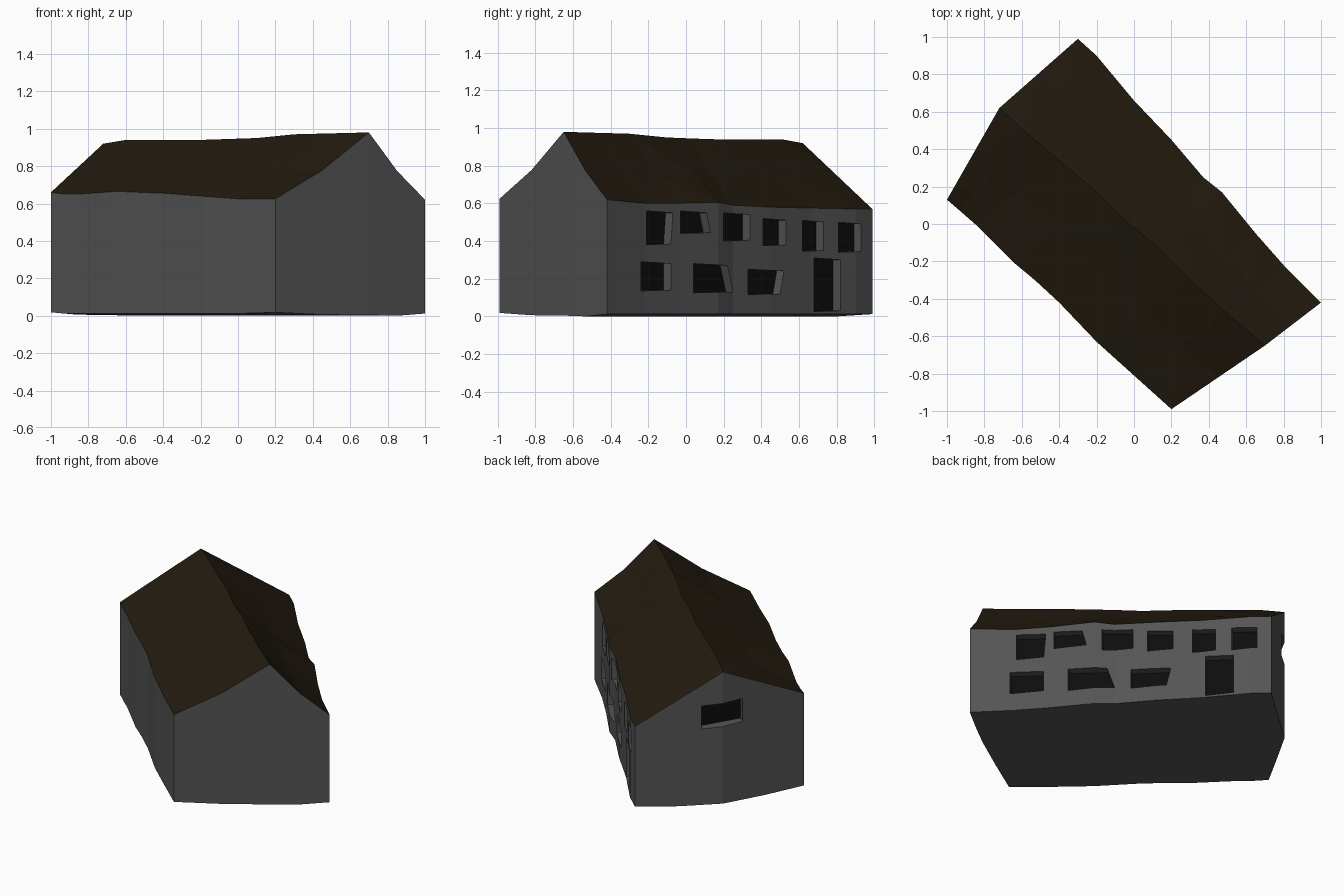
import bpy, bmesh
from mathutils import Vector

if "Cube" in bpy.data.objects:
    bpy.data.objects.remove(bpy.data.objects["Cube"])


def material(name, rgb):
    m = bpy.data.materials.new(name)
    m.diffuse_color = (*rgb, 1)
    m.use_nodes = True
    m.node_tree.nodes["Principled BSDF"].inputs["Base Color"].default_value = m.diffuse_color
    return m


STONE = material("wall_grey", (0.09, 0.09, 0.09))
TILE = material("roof_brown", (0.017, 0.011, 0.005))
GLASS = material("pane_black", (0.004, 0.004, 0.004))


def finish(bm, name, mats):
    bmesh.ops.recalc_face_normals(bm, faces=bm.faces)
    me = bpy.data.meshes.new(name)
    bm.to_mesh(me)
    bm.free()
    for m in mats:
        me.materials.append(m)
    ob = bpy.data.objects.new(name, me)
    bpy.context.collection.objects.link(ob)
    return ob


# eaves and ridge lines, from the front gable to the back gable
LEFT = [(.2, -.99, .625), (0, -.81, .625), (-.2, -.63, .64), (-.4, -.42, .655),
        (-.53, -.3, .66), (-.65, -.2, .665), (-.85, 0, .65), (-.93, .07, .65), (-1, .13, .66)]
RIDGE = [(.7, -.65, .98), (.5, -.48, .975), (.3, -.3, .97), (.1, -.1, .95),
         (-.05, .02, .945), (-.2, .17, .94), (-.4, .34, .94), (-.6, .51, .94), (-.72, .62, .92)]
RIGHT = [(1, -.42, .62), (.8, -.22, .6), (.65, -.05, .6), (.47, .17, .605),
         (.37, .25, .59), (.2, .45, .58), (0, .66, .575), (-.2, .9, .57), (-.3, .99, .57)]

# house body: sections of five columns lofted along the length
bm = bmesh.new()
tops, bases = [], []
N = len(LEFT)
for i, (l, r, e) in enumerate(zip(LEFT, RIDGE, RIGHT)):
    l, r, e = Vector(l), Vector(r), Vector(e)
    sag = Vector((0, 0, .025 * (1 - i / (N - 1))))
    cols = [l, (l + r) / 2 - sag, r, (r + e) / 2 - sag, e]
    tops.append([bm.verts.new(c) for c in cols])
    low = [0.018 if i in (0, N - 1) else 0.012, .006, .004, 0, .012]
    bases.append([bm.verts.new((c.x, c.y, z)) for c, z in zip(cols, low)])
for i in range(N - 1):
    for j in range(4):
        f = bm.faces.new((tops[i][j], tops[i + 1][j], tops[i + 1][j + 1], tops[i][j + 1]))
        f.material_index = 1
        bm.faces.new((bases[i][j], bases[i][j + 1], bases[i + 1][j + 1], bases[i + 1][j]))
    for j in (0, 4):
        bm.faces.new((tops[i][j], bases[i][j], bases[i + 1][j], tops[i + 1][j]))
for i in (0, N - 1):
    for j in range(4):
        bm.faces.new((tops[i][j], tops[i][j + 1], bases[i][j + 1], bases[i][j]))
bmesh.ops.triangulate(bm, faces=bm.faces)
house = finish(bm, "house_body", [STONE, TILE])

# openings: a recess cutter plus a dark pane near its inner end
cut = bmesh.new()


def opening(name, corners, n, depth=.06):
    out = [cut.verts.new(c + n * .08) for c in corners]
    inn = [cut.verts.new(c - n * depth) for c in corners]
    cut.faces.new(out)
    cut.faces.new(inn[::-1])
    for k in range(4):
        m = (k + 1) % 4
        cut.faces.new((out[k], inn[k], inn[m], out[m]))
    pane = bmesh.new()
    f = pane.faces.new([pane.verts.new(c - n * (depth - .003)) for c in corners])
    f.normal_update()
    if f.normal.dot(n) < 0:
        f.normal_flip()
    me = bpy.data.meshes.new(name)
    pane.to_mesh(me)
    pane.free()
    me.materials.append(GLASS)
    bpy.context.collection.objects.link(bpy.data.objects.new(name, me))


def on_wall(y, z):
    for a, b in zip(RIGHT, RIGHT[1:]):
        if a[1] <= y <= b[1]:
            t = (y - a[1]) / (b[1] - a[1])
            return Vector((a[0] + t * (b[0] - a[0]), y, z))


# y0, y1, z0, z1, slant of far side
side = Vector((.735, .678, 0)).normalized()
rows = {
    "upper_window": [(-.21, -.08, .38, .56, .01), (-.03, .13, .44, .56, -.02),
                     (.2, .34, .4, .55, 0), (.41, .53, .375, .52, 0),
                     (.62, .73, .345, .51, 0), (.81, .93, .34, .5, 0)],
    "lower_window": [(-.24, -.08, .135, .29, 0), (.04, .25, .125, .28, -.03),
                     (.33, .5, .115, .25, .02)],
    "door": [(.68, .82, .025, .31, 0)],
}
for name, specs in rows.items():
    for k, (y0, y1, z0, z1, s) in enumerate(specs):
        opening(f"{name}_{k + 1}", [on_wall(y0, z0), on_wall(y1, z0 + .005),
                                    on_wall(y1 + s, z1 - .01), on_wall(y0, z1)], side)

# attic window in the back gable
tan = Vector((.63, .775, 0)).normalized()
gn = Vector((-tan.y, tan.x, 0))
c = Vector(RIDGE[-1]) - gn * .015
opening("attic_window", [Vector((*(c + tan * u).xy, z)) for u, z in
                         ((-.135, .55), (.135, .53), (.135, .69), (-.135, .71))], gn)

# cut the recesses
cutter = finish(cut, "opening_cutter", [STONE, TILE])
cutter.hide_render = True
mod = house.modifiers.new("openings", "BOOLEAN")
mod.operation = "DIFFERENCE"
mod.solver = "EXACT"
mod.object = cutter
bpy.context.view_layer.objects.active = house
bpy.ops.object.modifier_apply(modifier=mod.name)
bpy.data.objects.remove(cutter)
